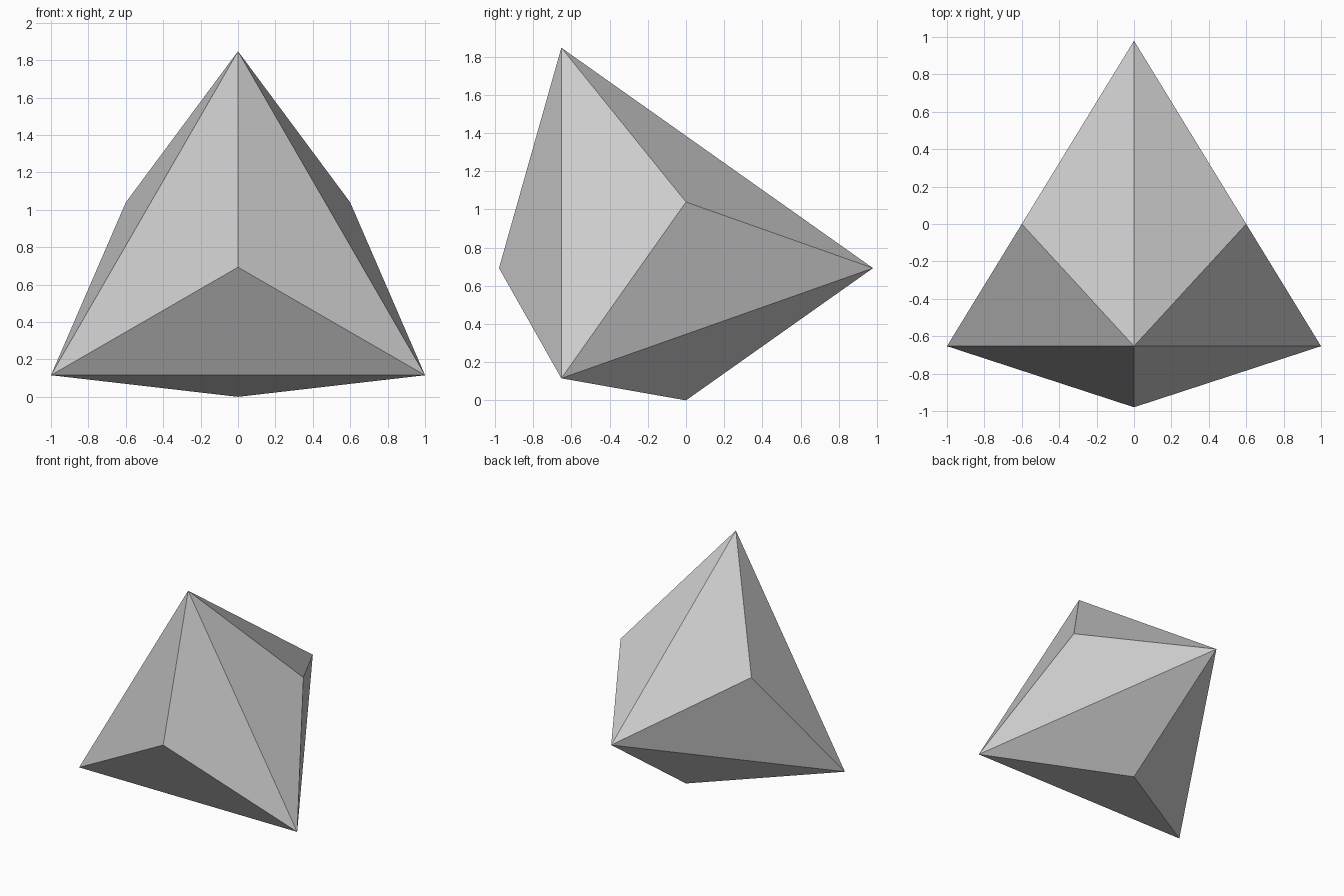
import bpy
import bmesh
from math import sqrt, sin, cos, radians
from itertools import combinations

cube = bpy.data.objects.get("Cube")
if cube:
    bpy.data.objects.remove(cube, do_unlink=True)

EDGE = 2.0
RADIUS = EDGE / sqrt(3)            # circumradius of each triangular face
HEIGHT = EDGE * sqrt(2 / 3)        # height of the tetrahedron
PEAK = HEIGHT / 5                  # height of the low pyramid on each face
BASE_Y = -(HEIGHT + PEAK) / 2 + PEAK
MID_Z = 0.6 * RADIUS

# Single grey material
grey = bpy.data.materials.new("light grey")
grey.use_nodes = True
colour = (0.6, 0.6, 0.6, 1)
grey.diffuse_color = colour
grey.node_tree.nodes["Principled BSDF"].inputs["Base Color"].default_value = colour

# Regular tetrahedron: upright triangle at the front, apex pointing back
bm = bmesh.new()
corners = [bm.verts.new((RADIUS * cos(radians(a)), BASE_Y, MID_Z + RADIUS * sin(radians(a))))
           for a in (90, 210, 330)]
corners.append(bm.verts.new((0, BASE_Y + HEIGHT, MID_Z)))
for trio in combinations(corners, 3):
    bm.faces.new(trio)
bmesh.ops.recalc_face_normals(bm, faces=bm.faces[:])
bm.normal_update()

# Raise a low pyramid on every face
bmesh.ops.poke(bm, faces=bm.faces[:], offset=PEAK, center_mode='MEAN',
               use_relative_offset=False)
bmesh.ops.recalc_face_normals(bm, faces=bm.faces[:])

mesh = bpy.data.meshes.new("faceted_solid")
bm.to_mesh(mesh)
bm.free()
mesh.materials.append(grey)
solid = bpy.data.objects.new("faceted_solid", mesh)
bpy.context.collection.objects.link(solid)
